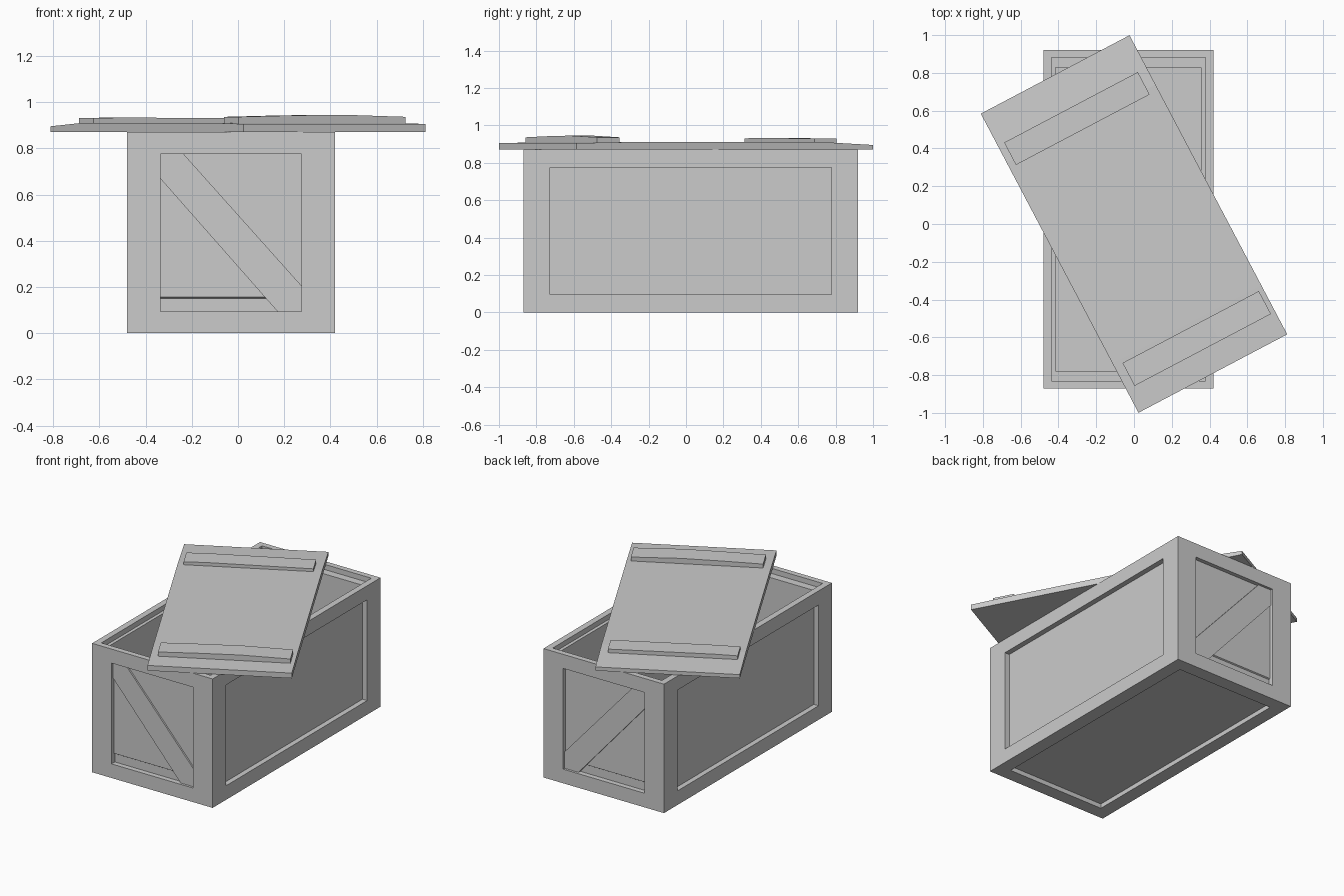
import bpy, bmesh
from math import radians
from mathutils import Vector, Matrix

if "Cube" in bpy.data.objects:
    bpy.data.objects.remove(bpy.data.objects["Cube"])

X0, X1, Y0, Y1, H = -0.48, 0.42, -0.87, 0.92, 0.87


def finish(name, bm):
    bmesh.ops.recalc_face_normals(bm, faces=bm.faces)
    mesh = bpy.data.meshes.new(name)
    bm.to_mesh(mesh)
    bm.free()
    obj = bpy.data.objects.new(name, mesh)
    bpy.context.collection.objects.link(obj)
    return obj


def face_towards(bm, direction):
    """Outermost face pointing in a direction."""
    d = Vector(direction)
    return max((f for f in bm.faces if f.normal.dot(d) > 0.9),
               key=lambda f: f.calc_center_median().dot(d))


def recess(bm, face, margin, depth):
    """Inset a face by a margin per axis, then push it inwards."""
    n = face.normal.copy()
    c = face.calc_center_median()
    face = bmesh.ops.extrude_discrete_faces(bm, faces=[face])["faces"][0]
    for v in face.verts:
        for i in range(3):
            if abs(n[i]) < 0.5:
                v.co[i] -= margin[i] if v.co[i] > c[i] else -margin[i]
    face = bmesh.ops.extrude_discrete_faces(bm, faces=[face])["faces"][0]
    bmesh.ops.translate(bm, verts=face.verts, vec=-n * depth)
    face.normal_update()
    return face


def prism(name, points, vec):
    """Extrude a flat polygon along a vector."""
    bm = bmesh.new()
    f = bm.faces.new([bm.verts.new(p) for p in points])
    ext = bmesh.ops.extrude_face_region(bm, geom=[f], use_keep_orig=True)
    verts = [g for g in ext["geom"] if isinstance(g, bmesh.types.BMVert)]
    bmesh.ops.translate(bm, verts=verts, vec=vec)
    return finish(name, bm)


# Crate body: framed panels on the sides and bottom, stepped opening on top
bm = bmesh.new()
bmesh.ops.create_cube(bm, size=1)
for v in bm.verts:
    v.co = Vector((X1 if v.co.x > 0 else X0, Y1 if v.co.y > 0 else Y0, H if v.co.z > 0 else 0))
bm.normal_update()
for d in ((1, 0, 0), (-1, 0, 0), (0, 1, 0), (0, -1, 0)):
    recess(bm, face_towards(bm, d), (0.145, 0.142, 0.095), 0.035)
recess(bm, face_towards(bm, (0, 0, -1)), (0.09, 0.09, 0), 0.03)
ledge = recess(bm, face_towards(bm, (0, 0, 1)), (0.042, 0.038, 0), 0.035)
recess(bm, ledge, (0.022, 0.053, 0), 0.77)
finish("crate_body", bm)

# Diagonal braces and raised upper boards on both ends
brace = [(-0.335, 0.775), (-0.235, 0.775), (0.275, 0.205),
         (0.275, 0.095), (0.17, 0.095), (-0.335, 0.668)]
for side, y, s in (("front", Y0, -1), ("back", Y1, 1)):
    base = y - s * 0.04
    prism(side + "_brace", [(x, base, z) for x, z in brace], (0, s * 0.024, 0))
    board = [(0, 0.148), (0.013, 0.156), (0.013, 0.775), (0, 0.775)]
    prism(side + "_board", [(-0.335, base + s * t, z) for t, z in board], (0.61, 0, 0))


def plank(name, center, width, bottom, stations, along):
    """Lid part whose top height varies along its length: (position, height)."""
    bm = bmesh.new()
    rings = []
    for t, top in stations:
        ring = []
        for w, z in ((-1, bottom), (1, bottom), (1, top), (-1, top)):
            p = (t, w * width / 2) if along == "x" else (w * width / 2, t)
            ring.append(bm.verts.new((center[0] + p[0], center[1] + p[1], z)))
        rings.append(ring)
    for a, b in zip(rings, rings[1:]):
        for i in range(4):
            j = (i + 1) % 4
            bm.faces.new((a[i], a[j], b[j], b[i]))
    bm.faces.new(rings[0])
    bm.faces.new(rings[-1])
    bmesh.ops.transform(bm, matrix=Matrix.Rotation(radians(27.8), 4, "Z"), verts=bm.verts)
    return finish(name, bm)


# Twisted lid with two slightly worn battens
plank("lid", (0, 0), 0.89, H, [(-0.895, 0.905), (-0.6, 0.91), (0.6, 0.91), (0.895, 0.895)], "y")
plank("rear_batten", (-0.007, 0.635), 0.134, 0.9,
      [(-0.4, 0.93), (-0.26, 0.933), (0.1, 0.931), (0.4, 0.929)], "x")
plank("front_batten", (0.011, -0.691), 0.137, 0.9,
      [(-0.408, 0.936), (-0.15, 0.942), (0.1, 0.945), (0.408, 0.936)], "x")
